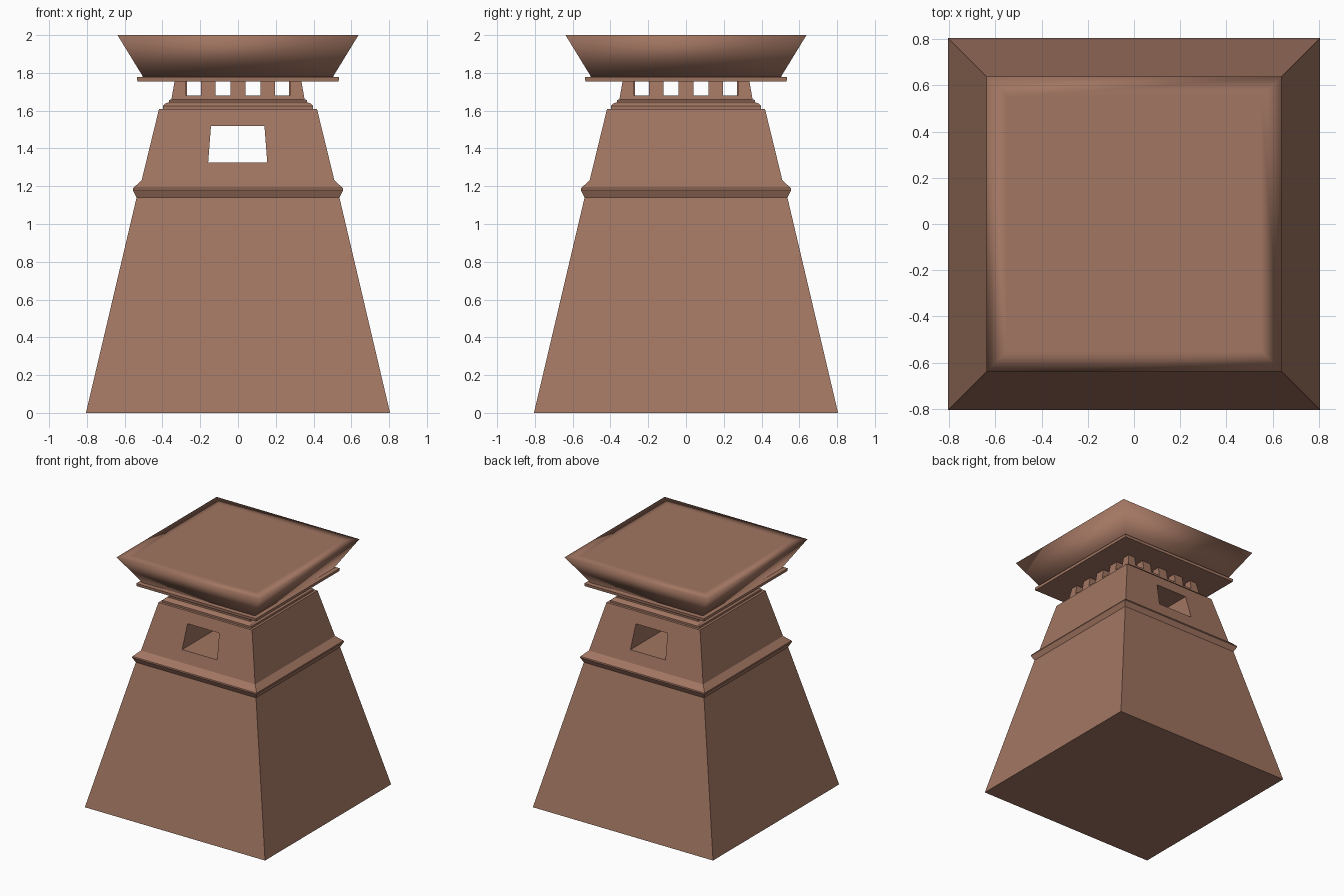
import bpy, bmesh

if "Cube" in bpy.data.objects:
    bpy.data.objects.remove(bpy.data.objects["Cube"])

clay = bpy.data.materials.new("terracotta_brown")
clay.diffuse_color = (0.36, 0.18, 0.122, 1)
clay.use_nodes = True
clay.node_tree.nodes["Principled BSDF"].inputs["Base Color"].default_value = clay.diffuse_color


def make(name, bm, smooth=False):
    bmesh.ops.recalc_face_normals(bm, faces=bm.faces)
    for f in bm.faces:
        f.smooth = smooth
    me = bpy.data.meshes.new(name)
    bm.to_mesh(me)
    bm.free()
    me.materials.append(clay)
    ob = bpy.data.objects.new(name, me)
    bpy.context.collection.objects.link(ob)
    return ob


def square_loft(name, profile, smooth=False):
    """Stack of square rings given as (half width, z), capped at both ends."""
    bm = bmesh.new()
    rings = [[bm.verts.new((sx * h, sy * h, z)) for sx, sy in
              ((-1, -1), (1, -1), (1, 1), (-1, 1))] for h, z in profile]
    for a, b in zip(rings, rings[1:]):
        for i in range(4):
            j = (i + 1) % 4
            bm.faces.new((a[i], a[j], b[j], b[i]))
    bm.faces.new(rings[0][::-1])
    bm.faces.new(rings[-1])
    return make(name, bm, smooth)


def prism(bm, low, high):
    """Solid between two rings of four points."""
    a = [bm.verts.new(p) for p in low]
    b = [bm.verts.new(p) for p in high]
    bm.faces.new(a[::-1])
    bm.faces.new(b)
    for i in range(4):
        j = (i + 1) % 4
        bm.faces.new((a[i], a[j], b[j], b[i]))


# Tapered tower with its belt moulding
tower = square_loft("tower_body", [(0.805, 0), (0.537, 1.14), (0.557, 1.18),
                                   (0.555, 1.19), (0.51, 1.232), (0.418, 1.61)])

# Window tunnel running front to back
bm = bmesh.new()
prism(bm, [(-0.158, -1, 1.325), (0.155, -1, 1.325), (0.155, 1, 1.325), (-0.158, 1, 1.325)],
      [(-0.143, -1, 1.52), (0.14, -1, 1.52), (0.14, 1, 1.52), (-0.143, 1, 1.52)])
cutter = make("window_cutter", bm)
mod = tower.modifiers.new("window", 'BOOLEAN')
mod.object = cutter
mod.operation = 'DIFFERENCE'
mod.solver = 'EXACT'
bpy.context.view_layer.objects.active = tower
bpy.ops.object.modifier_apply(modifier=mod.name)
bpy.data.objects.remove(cutter)

# Stepped ledge and sill under the openings
square_loft("ledge", [(0.398, 1.605), (0.398, 1.625), (0.385, 1.638), (0.364, 1.645),
                      (0.364, 1.657), (0.352, 1.66), (0.349, 1.68)])

# Ring of small pillars between sill and plate
bm = bmesh.new()
Z0, Z1, B, T, D = 1.675, 1.76, 0.35, 0.335, 0.08


def pillar(x0, x1, y0, y1):
    k = T / B
    sx = lambda v: v * k if abs(v) > 0.34 else v
    ring = [(x0, y0), (x1, y0), (x1, y1), (x0, y1)]
    prism(bm, [(x, y, Z0) for x, y in ring], [(sx(x), sx(y), Z1) for x, y in ring])


C = 0.275
for s in (-1, 1):
    for t in (-1, 1):
        pillar(*sorted((s * C, s * B)), *sorted((t * C, t * B)))
    for a, b in ((-0.197, -0.118), (-0.04, 0.04), (0.118, 0.197)):
        side = sorted((s * (B - D), s * B))
        pillar(a, b, *side)
        pillar(*side, a, b)
make("opening_pillars", bm)

# Thin plate and flared cap, softly shaded
square_loft("cap_plate", [(0.533, 1.755), (0.535, 1.777), (0.50, 1.78)])
square_loft("flared_cap", [(0.50, 1.775), (0.638, 2.0), (0.55, 2.0)], smooth=True)
